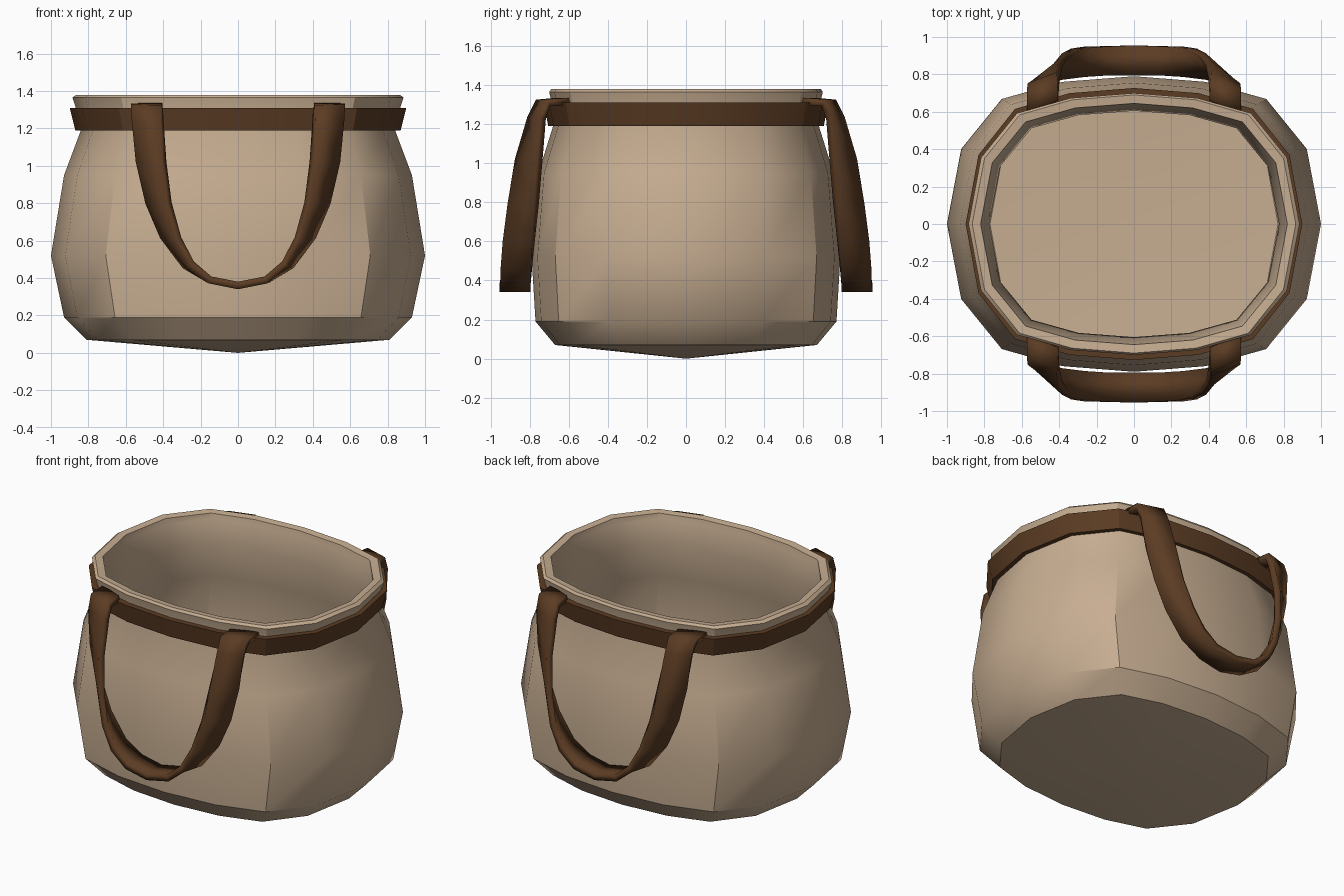
import bpy, math

if "Cube" in bpy.data.objects:
    bpy.data.objects.remove(bpy.data.objects["Cube"])

def material(name, rgb):
    m = bpy.data.materials.new(name)
    m.diffuse_color = (*rgb, 1)
    m.use_nodes = True
    m.node_tree.nodes["Principled BSDF"].inputs["Base Color"].default_value = m.diffuse_color
    return m

CANVAS = material("tan canvas", (0.57, 0.42, 0.285))
LEATHER = material("brown leather", (0.105, 0.045, 0.017))

def make(name, verts, faces, mat, angle):
    me = bpy.data.meshes.new(name)
    me.from_pydata(verts, [], faces)
    me.materials.append(mat)
    ob = bpy.data.objects.new(name, me)
    bpy.context.collection.objects.link(ob)
    bpy.ops.object.select_all(action='DESELECT')
    ob.select_set(True)
    bpy.context.view_layer.objects.active = ob
    bpy.ops.object.shade_smooth_by_angle(angle=math.radians(angle))
    return ob

# Squarish 16-sided oval: y factor for each 22.5 degree step of a quarter turn
SIDE = [0, 0.508, 0.846, 0.962, 1]
N = 16

def oval(rx, ry, z):
    pts = []
    for i in range(N):
        q = i % 8
        s = SIDE[q] if q <= 4 else SIDE[8 - q]
        pts.append((rx * math.cos(i * math.tau / N), ry * s * (1 if i < 8 else -1), z))
    return pts

def loft(name, rings, mat, angle, caps=None):
    """Stack ovals; caps = z of the start and end tips, or None for a closed loop."""
    verts = [p for r in rings for p in oval(*r)]
    n = len(rings)
    faces = []
    for j in range(n if caps is None else n - 1):
        k = (j + 1) % n
        for i in range(N):
            h = (i + 1) % N
            faces.append((j * N + i, j * N + h, k * N + h, k * N + i))
    if caps:
        verts += [(0, 0, caps[0]), (0, 0, caps[1])]
        a, b, e = len(verts) - 2, len(verts) - 1, (n - 1) * N
        for i in range(N):
            h = (i + 1) % N
            faces += [(a, h, i), (e + i, e + h, b)]
    return make(name, verts, faces, mat, angle)

# Bag body: outside from the base up, over the rim, then down the lining
loft("bag_body", [
    (0.81, 0.67, 0.07), (0.93, 0.77, 0.19), (1.00, 0.79, 0.52), (0.93, 0.755, 0.95),
    (0.84, 0.68, 1.19), (0.87, 0.69, 1.32), (0.885, 0.70, 1.365), (0.865, 0.69, 1.38),
    (0.82, 0.645, 1.375), (0.815, 0.64, 1.34), (0.775, 0.605, 1.19), (0.86, 0.685, 0.94),
    (0.93, 0.725, 0.52), (0.865, 0.705, 0.22), (0.77, 0.63, 0.13)],
    CANVAS, 34, caps=(0.0, 0.10))

# Leather band round the neck
loft("neck_band", [(0.835, 0.675, 1.19), (0.87, 0.705, 1.19),
                   (0.90, 0.727, 1.31), (0.865, 0.69, 1.31)], LEATHER, 30)

# Twisting strap handles: (outer edge, inner edge) as x, depth, z from tab to lowest point
STRAP = [
    ((0.405, 0.66, 1.315), (0.57, 0.59, 1.315)),
    ((0.405, 0.755, 1.31), (0.57, 0.705, 1.31)),
    ((0.405, 0.795, 1.23), (0.56, 0.735, 1.23)),
    ((0.395, 0.86, 1.02), (0.535, 0.75, 1.02)),
    ((0.37, 0.90, 0.80), (0.48, 0.765, 0.80)),
    ((0.32, 0.93, 0.61), (0.40, 0.78, 0.62)),
    ((0.25, 0.945, 0.475), (0.28, 0.79, 0.465)),
    ((0.15, 0.95, 0.39), (0.15, 0.795, 0.39)),
    ((0.0, 0.955, 0.36), (0.0, 0.795, 0.36))]

for name, side in (("front_handle", -1), ("back_handle", 1)):
    path = STRAP + [tuple((-x, d, z) for x, d, z in p) for p in STRAP[-2::-1]]
    verts = [(x, side * d, z) for p in path for x, d, z in p]
    faces = [(2 * i, 2 * i + 1, 2 * i + 3, 2 * i + 2) for i in range(len(path) - 1)]
    if side > 0:
        faces = [f[::-1] for f in faces]
    ob = make(name, verts, faces, LEATHER, 34)
    mod = ob.modifiers.new("thickness", 'SOLIDIFY')
    mod.thickness = 0.04
    mod.offset = 0
